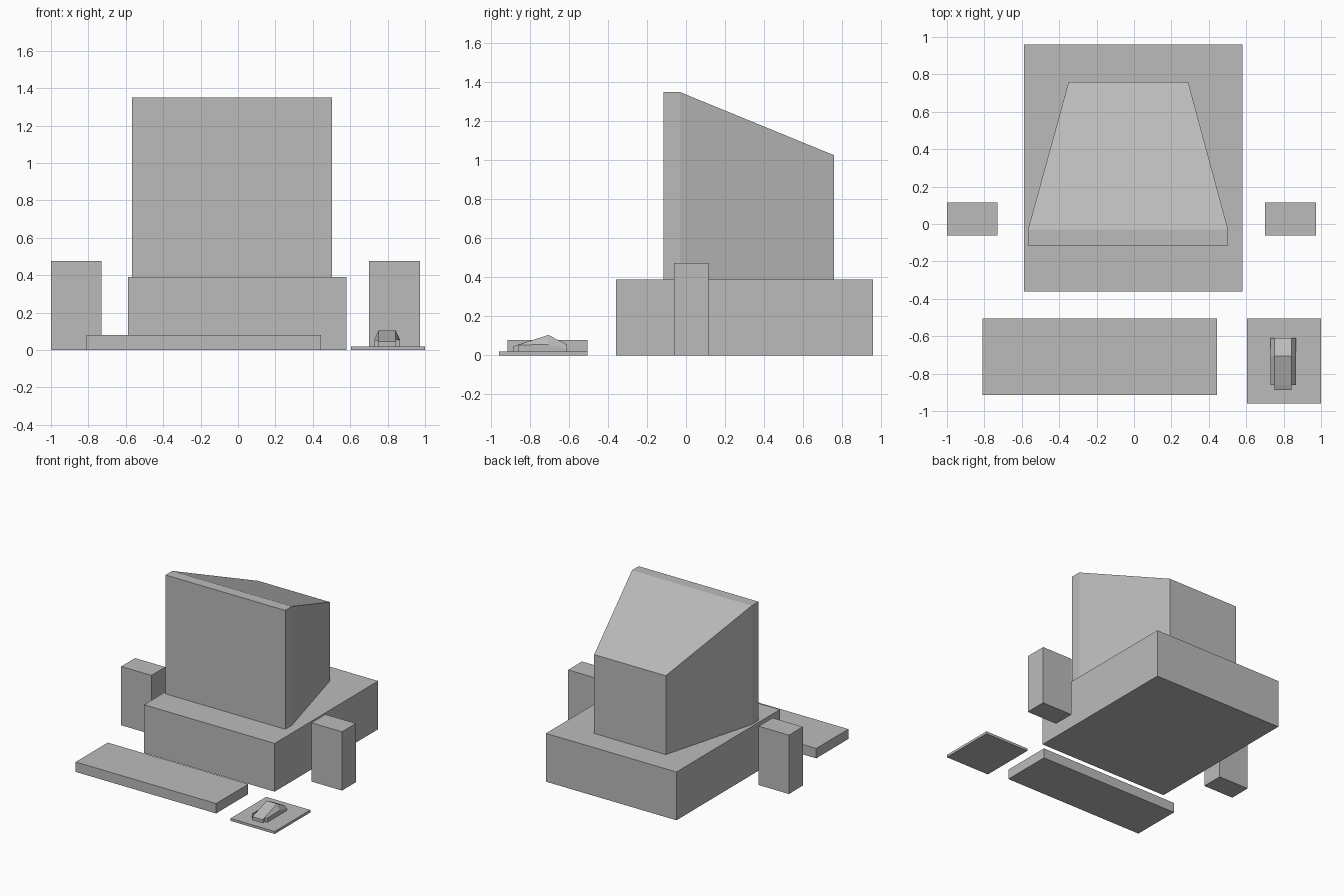
import bpy

if "Cube" in bpy.data.objects:
    bpy.data.objects.remove(bpy.data.objects["Cube"])

grey = bpy.data.materials.new("plain grey")
grey.diffuse_color = (0.5, 0.5, 0.5, 1)
grey.use_nodes = True
grey.node_tree.nodes["Principled BSDF"].inputs["Base Color"].default_value = grey.diffuse_color


def mesh(name, verts, faces):
    me = bpy.data.meshes.new(name)
    me.from_pydata(verts, [], faces)
    me.materials.append(grey)
    ob = bpy.data.objects.new(name, me)
    bpy.context.collection.objects.link(ob)
    return ob


def loft(name, rings):
    """Closed solid through rings of equal length, ordered front to back."""
    n = len(rings[0])
    faces = [tuple(range(n)), tuple(reversed(range(n * (len(rings) - 1), n * len(rings))))]
    for r in range(len(rings) - 1):
        for i in range(n):
            a, b = r * n + i, r * n + (i + 1) % n
            faces.append((a, a + n, b + n, b))
    return mesh(name, [v for ring in rings for v in ring], faces)


def section(x0, x1, y, z0, za, zb=None):
    """Upright four-sided section, with top heights za at x0 and zb at x1."""
    zb = za if zb is None else zb
    return [(x0, y, z0), (x1, y, z0), (x1, y, zb), (x0, y, za)]


def box(name, x0, x1, y0, y1, z0, z1):
    return loft(name, [section(x0, x1, y, z0, z1) for y in (y0, y1)])


# Computer case, keyboard, mouse pad and speakers
box("computer_case", -0.587, 0.58, -0.36, 0.96, 0, 0.39)
box("keyboard", -0.81, 0.445, -0.915, -0.505, 0, 0.08)
box("mouse_pad", 0.605, 1.0, -0.96, -0.505, 0, 0.02)
box("left_speaker", -1.0, -0.73, -0.062, 0.115, 0, 0.475)
box("right_speaker", 0.70, 0.973, -0.062, 0.115, 0, 0.475)

# Monitor: straight front bezel, then a tapering tube housing
loft("monitor", [
    section(-0.567, 0.503, -0.115, 0.39, 1.35),
    section(-0.567, 0.503, -0.03, 0.39, 1.35),
    section(-0.35, 0.29, 0.758, 0.39, 1.027),
])

# Mouse: ridged centre with a sloping flank on each side
CX, HALF_IN, HALF_OUT = 0.797, 0.046, 0.068
loft("mouse_body", [
    section(CX - HALF_IN, CX + HALF_IN, y, 0.02, z)
    for y, z in ((-0.887, 0.045), (-0.862, 0.055), (-0.705, 0.105), (-0.61, 0.055))
])
FLANK = ((-0.862, 0.055, 0.053), (-0.705, 0.105, 0.057), (-0.61, 0.055, 0.035))
loft("mouse_left_flank", [
    section(CX - HALF_OUT, CX - HALF_IN, y, 0.02, low, high) for y, high, low in FLANK])
loft("mouse_right_flank", [
    section(CX + HALF_IN, CX + HALF_OUT, y, 0.02, high, low) for y, high, low in FLANK])
